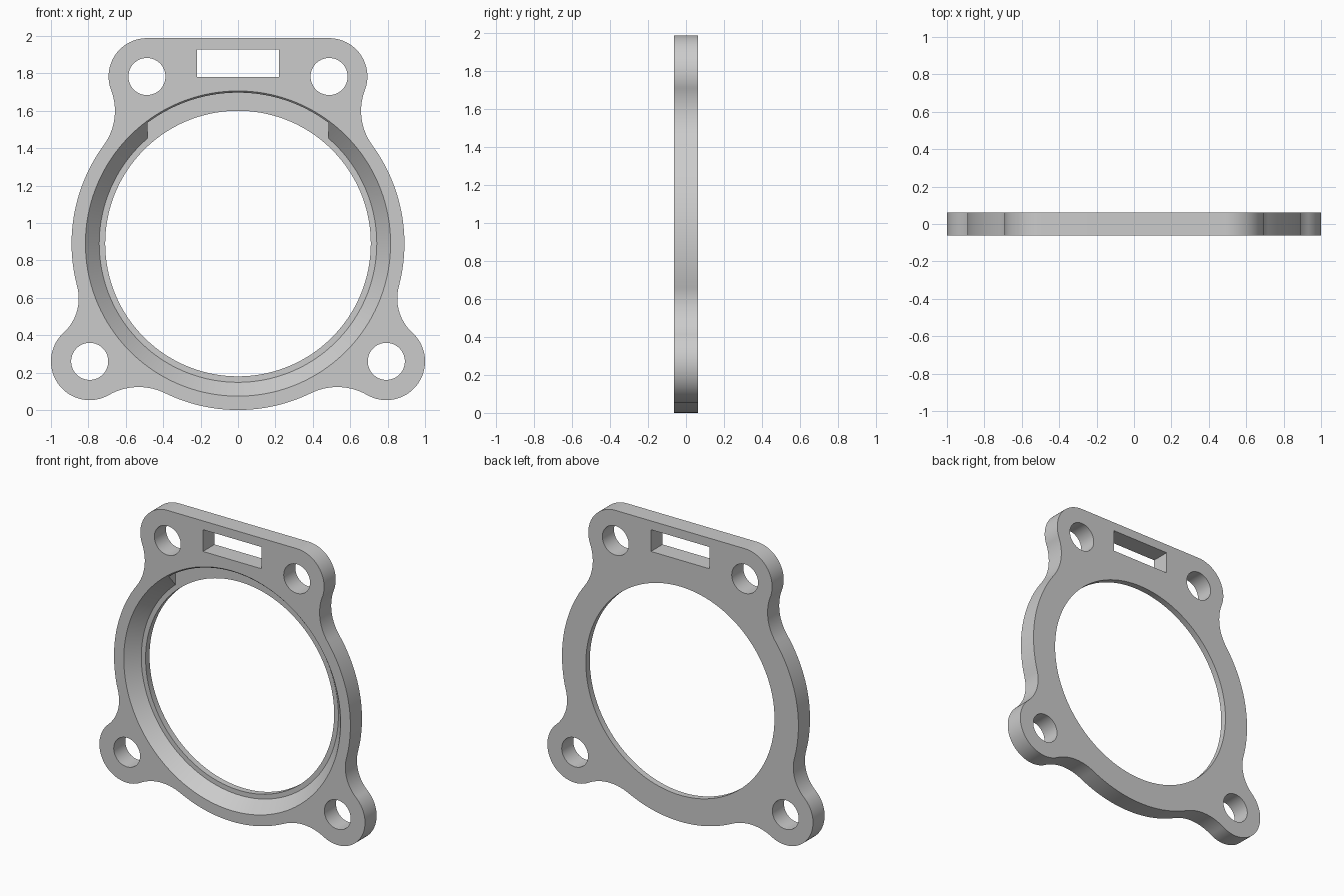
import bpy, bmesh, math
from mathutils import Vector

if "Cube" in bpy.data.objects:
    bpy.data.objects.remove(bpy.data.objects["Cube"])

T = 0.0625            # half thickness
FLOOR = 0.02          # depth of the recess floor
C = Vector((0, 0.89))  # ring centre in x, z
TAU = math.tau


def ang(v):
    return math.atan2(v.y, v.x)


def arc(c, r, a0, sweep, last=False):
    n = max(6, math.ceil(abs(sweep) / TAU * 140))
    return [c + r * Vector((math.cos(a0 + sweep * i / n), math.sin(a0 + sweep * i / n)))
            for i in range(n + 1 if last else n)]


def circle(c, r):
    return arc(Vector(c), r, 0, TAU)


def box(x, z0, z1):
    return [Vector(p) for p in ((-x, z0), (x, z0), (x, z1), (-x, z1))]


def loft(name, front, back, y0, y1):
    """Solid between two x-z outlines at depths y0 and y1."""
    bm = bmesh.new()
    a = [bm.verts.new((p.x, y0, p.y)) for p in front]
    b = [bm.verts.new((p.x, y1, p.y)) for p in back]
    bm.faces.new(a)
    bm.faces.new(b[::-1])
    for i in range(len(a)):
        j = (i + 1) % len(a)
        bm.faces.new((a[j], a[i], b[i], b[j]))
    bmesh.ops.recalc_face_normals(bm, faces=bm.faces)
    me = bpy.data.meshes.new(name)
    bm.to_mesh(me)
    bm.free()
    ob = bpy.data.objects.new(name, me)
    bpy.context.collection.objects.link(ob)
    return ob


def fillet_centre(c1, r1, c2, r2, rf):
    """Centre of the outer fillet touching both circles, right of c1 -> c2."""
    d = (c2 - c1).length
    u = (c2 - c1) / d
    a, b = r1 + rf, r2 + rf
    t = (a * a - b * b + d * d) / (2 * d)
    return c1 + u * t + Vector((u.y, -u.x)) * math.sqrt(a * a - t * t)


# Plate outline: ring, lower ear, ring, upper ear joined by concave fillets
low, high = Vector((0.793, 0.26)), Vector((0.487, 1.783))
chain = [(C, 0.89), (low, 0.207), (C, 0.89), (high, 0.205)]
half, start = [], -math.pi / 2
for (c1, r1), (c2, r2), rf in zip(chain, chain[1:], (0.32, 0.25, 0.31)):
    f = fillet_centre(c1, r1, c2, r2, rf)
    half += arc(c1, r1, start, (ang(f - c1) - start) % TAU)
    s = ang(c1 - f)
    half += arc(f, rf, s, -((s - ang(c2 - f)) % TAU))
    start = ang(f - c2)
half += arc(high, 0.205, start, (math.pi / 2 - start) % TAU, True)
outline = half + [Vector((-p.x, p.y)) for p in half[:0:-1]]
plate = loft("flange_plate", outline, outline, -T, T)

# Cutters: bore, bolt holes, slot
cutters = [loft("bore_cutter", circle(C, 0.71), circle(C, 0.71), -0.2, 0.2)]
for c in (low, high):
    for s in (-1, 1):
        h = circle((s * c.x, c.y), 0.099)
        cutters.append(loft("bolt_hole_cutter", h, h, -0.2, 0.2))
slot = box(0.22, 1.78, 1.928)
cutters.append(loft("slot_cutter", slot, slot, -0.2, 0.2))

# Conical front recess, extended past the face along its slope
slope = (0.816 - 0.742) / (T + FLOOR)
cutters.append(loft("recess_cutter", circle(C, 0.816 + slope * 0.05), circle(C, 0.742),
                    -T - 0.05, FLOOR))

# Straight-walled pocket at the top of the recess
a = math.acos(0.485 / 0.807)
pocket = arc(C, 0.807, a, math.pi - 2 * a, True)
pocket += [Vector((-0.485, 1.2)), Vector((0.485, 1.2))]
cutters.append(loft("pocket_cutter", pocket, pocket, -0.15, FLOOR))

bpy.context.view_layer.objects.active = plate
plate.select_set(True)
for k in cutters:
    k.hide_render = True
    m = plate.modifiers.new("cut", 'BOOLEAN')
    m.operation, m.solver, m.object = 'DIFFERENCE', 'EXACT', k
    bpy.ops.object.modifier_apply(modifier=m.name)
for k in cutters:
    bpy.data.objects.remove(k, do_unlink=True)
bpy.ops.object.shade_smooth_by_angle(angle=math.radians(30))
